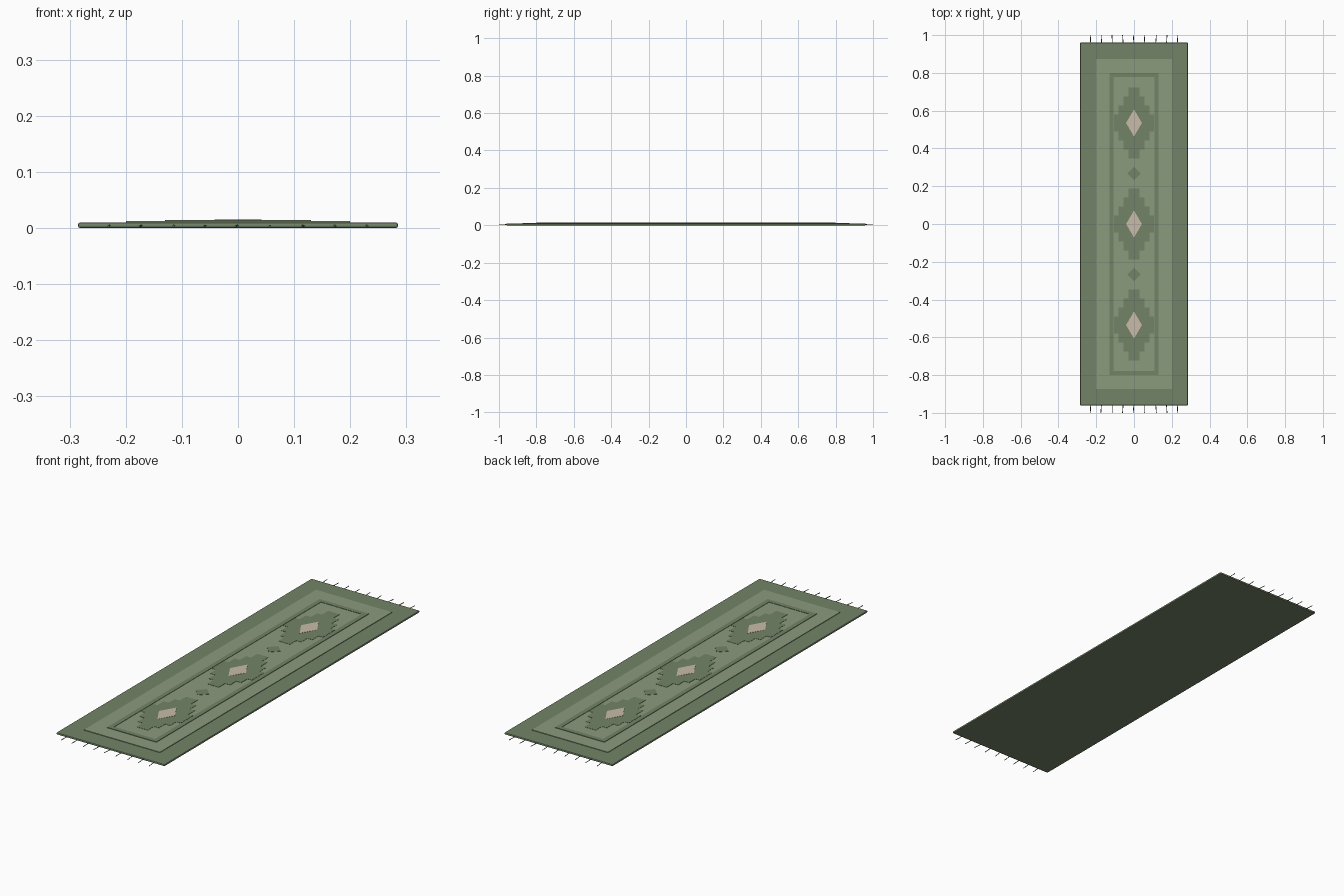
import bpy, bmesh, math, random

if "Cube" in bpy.data.objects:
    bpy.data.objects.remove(bpy.data.objects["Cube"])
random.seed(4)

def mat(name, rgb):
    m = bpy.data.materials.new(name)
    m.diffuse_color = (*rgb, 1)
    m.use_nodes = True
    m.node_tree.nodes["Principled BSDF"].inputs["Base Color"].default_value = m.diffuse_color
    return m

DARK = mat("moss_green", (0.17, 0.23, 0.135))
LIGHT = mat("sage_green", (0.26, 0.325, 0.205))
CREAM = mat("cream", (0.58, 0.5, 0.4))

def prism(name, pts, z0, z1, m, bevel=0):
    """Extrude a flat outline between two heights."""
    bm = bmesh.new()
    face = bm.faces.new([bm.verts.new((x, y, z0)) for x, y in pts])
    out = bmesh.ops.extrude_face_region(bm, geom=[face])["geom"]
    for v in out:
        if isinstance(v, bmesh.types.BMVert):
            v.co.z = z1
    bmesh.ops.recalc_face_normals(bm, faces=bm.faces)
    me = bpy.data.meshes.new(name)
    bm.to_mesh(me)
    bm.free()
    ob = bpy.data.objects.new(name, me)
    bpy.context.collection.objects.link(ob)
    me.materials.append(m)
    if bevel:
        b = ob.modifiers.new("edge", 'BEVEL')
        b.width, b.segments = bevel, 2
    return ob

def rect(w, h, cx=0, cy=0):
    return [(cx - w, cy - h), (cx + w, cy - h), (cx + w, cy + h), (cx - w, cy + h)]

def diamond(w, h, cy):
    return [(0, cy - h), (w, cy), (0, cy + h), (-w, cy)]

def stepped(steps, cy):
    """Stair-edged lozenge from (half width, half height) steps, widest first."""
    q = []
    prev = 0
    for w, h in steps:
        q += ([(w, prev)] if prev else []) + [(w, h)]
        prev = h
    right = [(x, -y) for x, y in reversed(q)] + q
    left = [(-x, -y) for x, y in right]
    return [(x, y + cy) for x, y in right + left]

# woven body and raised panel
prism("rug_body", rect(0.285, 0.96), 0, 0.0095, DARK, 0.003)
prism("inner_panel", rect(0.2, 0.873), 0.008, 0.0122, LIGHT)

# raised frame strips
for s in (-1, 1):
    prism("frame_side", rect(0.011, 0.80, s * 0.119), 0.011, 0.0145, DARK)
    prism("frame_end", rect(0.108, 0.011, 0, s * 0.789), 0.011, 0.0145, DARK)
prism("centre_field", rect(0.108, 0.778), 0.011, 0.013, LIGHT)

# medallions with cream centres
STEPS = [(0.105, 0.046), (0.082, 0.093), (0.056, 0.14), (0.03, 0.187)]
for cy in (-0.535, 0, 0.535):
    prism("medallion", stepped(STEPS, cy), 0.012, 0.0141, DARK)
    prism("medallion_centre", diamond(0.042, 0.072, cy), 0.0135, 0.0148, CREAM)

# small diamonds between medallions
for cy in (-0.268, 0.268):
    prism("small_diamond", diamond(0.036, 0.036, cy), 0.012, 0.0141, DARK)

# fringe threads at both ends
for s in (-1, 1):
    for i in range(9):
        x = (i - 4) * 0.0572
        cu = bpy.data.curves.new("fringe_thread", 'CURVE')
        cu.dimensions = '3D'
        cu.bevel_depth = 0.002
        cu.bevel_resolution = 0
        cu.use_fill_caps = True
        sp = cu.splines.new('POLY')
        sp.points.add(1)
        sp.points[0].co = (x, s * 0.95, 0.004, 1)
        sp.points[1].co = (x + random.uniform(-0.005, 0.005), s * 1.0, 0.003, 1)
        cu.materials.append(DARK)
        ob = bpy.data.objects.new("fringe_thread", cu)
        bpy.context.collection.objects.link(ob)
